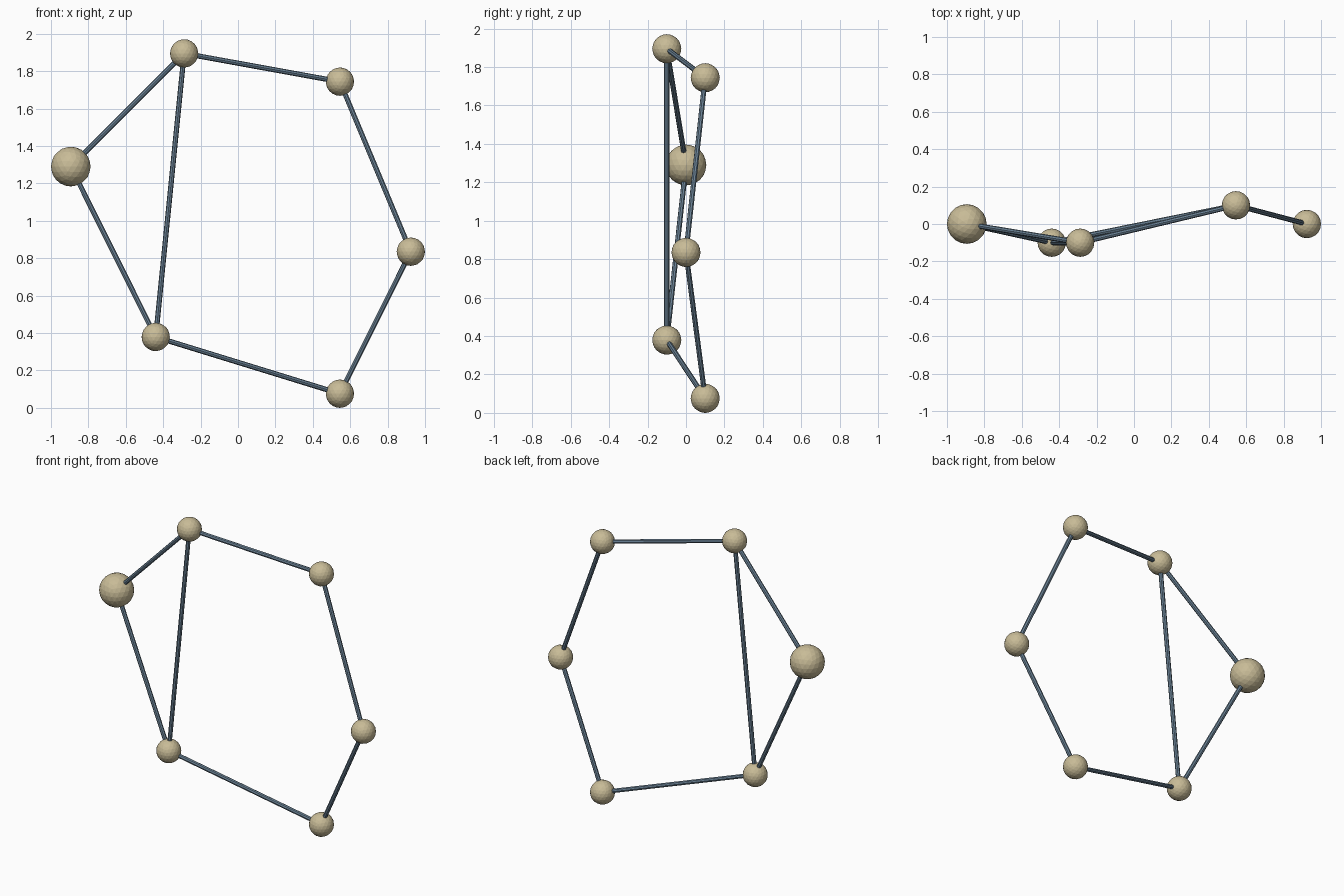
import bpy
from mathutils import Vector

if "Cube" in bpy.data.objects:
    bpy.data.objects.remove(bpy.data.objects["Cube"])

def material(name, color):
    m = bpy.data.materials.new(name)
    m.diffuse_color = (*color, 1)
    m.use_nodes = True
    m.node_tree.nodes["Principled BSDF"].inputs["Base Color"].default_value = m.diffuse_color
    return m

TAN = material("tan", (0.58, 0.50, 0.31))
BLUE = material("slate_blue", (0.15, 0.23, 0.31))

R = 0.0757       # small ball radius
BIG = 0.106      # large ball radius
ROD = 0.0138     # rod radius

# Ball name: (centre, radius)
balls = {
    "left": ((-0.894, 0, 1.29), BIG),
    "upper_left": ((-0.288, -0.1, 1.895), R),
    "upper_right": ((0.545, 0.1, 1.744), R),
    "right": ((0.924, 0, 0.835), R),
    "lower_right": ((0.545, 0.1, 0.0757), R),
    "lower_left": ((-0.44, -0.1, 0.379), R),
}

# Rods joining the balls: the outer ring and one crossbar
names = list(balls)
links = list(zip(names, names[1:] + names[:1])) + [("upper_left", "lower_left")]

# Faceted balls
for name, (centre, radius) in balls.items():
    bpy.ops.mesh.primitive_ico_sphere_add(subdivisions=3, radius=radius, location=centre)
    ob = bpy.context.object
    ob.name = name + "_ball"
    ob.data.materials.append(TAN)

# Thin faceted rods
for a, b in links:
    p, q = Vector(balls[a][0]), Vector(balls[b][0])
    d = q - p
    bpy.ops.mesh.primitive_cylinder_add(vertices=8, radius=ROD, depth=d.length, location=(p + q) / 2)
    ob = bpy.context.object
    ob.name = f"rod_{a}_to_{b}"
    ob.rotation_euler = d.to_track_quat('Z', 'Y').to_euler()
    ob.data.materials.append(BLUE)
